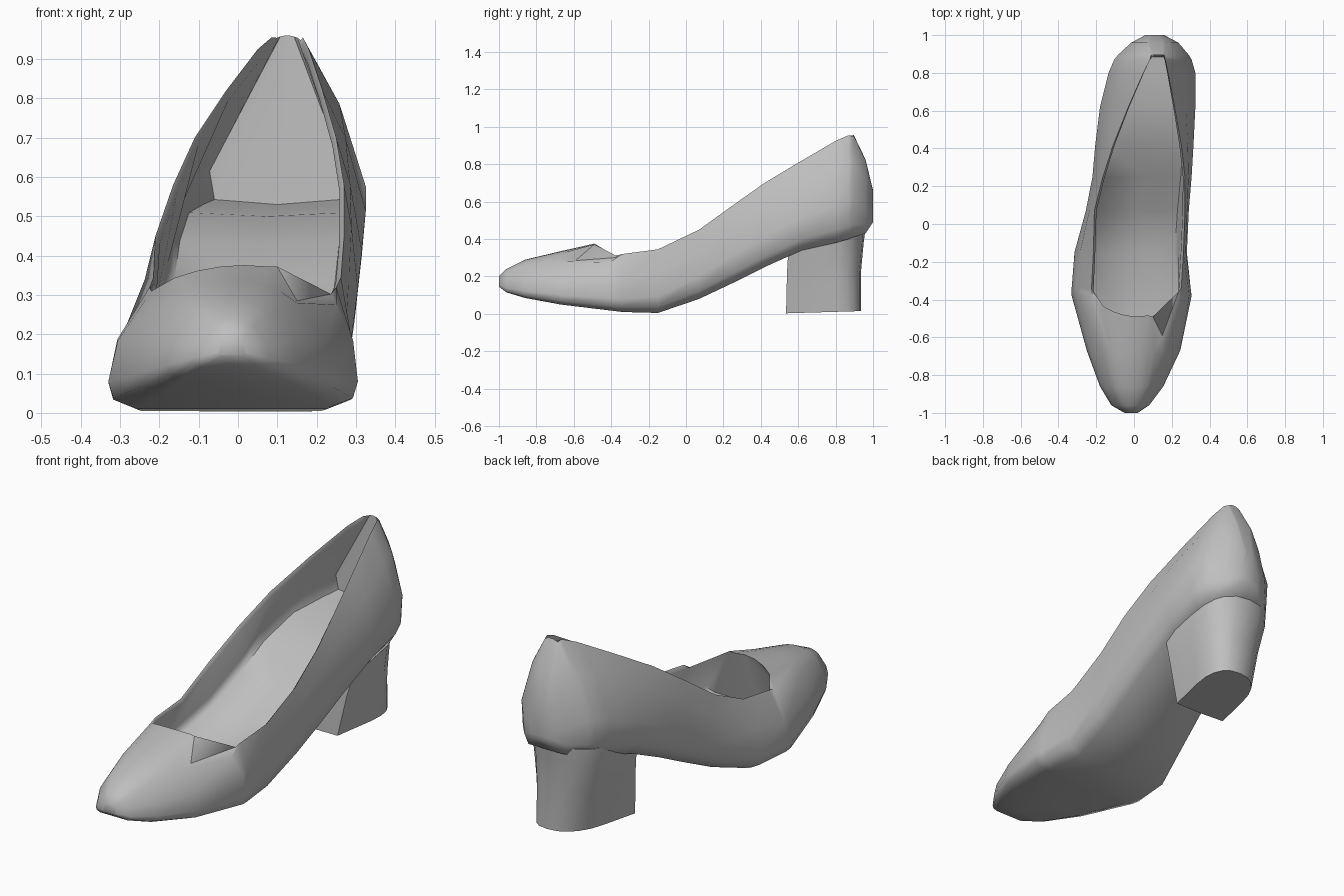
import bpy
import bmesh
from math import sin, cos, pi

old = bpy.data.objects.get("Cube")
if old:
    bpy.data.objects.remove(old, do_unlink=True)

# One plain grey for the whole shoe
grey = bpy.data.materials.new("plain_grey")
grey.use_nodes = True
grey.diffuse_color = (0.52, 0.52, 0.52, 1)
grey.node_tree.nodes["Principled BSDF"].inputs["Base Color"].default_value = grey.diffuse_color


def mix(a, b, t):
    return a + (b - a) * t


def loft(name, rings, sharp_angle):
    """Skin closed rings of equal length and cap both ends."""
    bm = bmesh.new()
    loops = [[bm.verts.new(p) for p in ring] for ring in rings]
    for low, high in zip(loops, loops[1:]):
        for i in range(len(low)):
            j = (i + 1) % len(low)
            bm.faces.new((low[i], low[j], high[j], high[i]))
    bm.faces.new(loops[0])
    bm.faces.new(loops[-1])
    bmesh.ops.recalc_face_normals(bm, faces=bm.faces)
    mesh = bpy.data.meshes.new(name)
    bm.to_mesh(mesh)
    bm.free()
    mesh.materials.append(grey)
    mesh.shade_smooth()
    mesh.set_sharp_from_angle(angle=sharp_angle)
    obj = bpy.data.objects.new(name, mesh)
    bpy.context.scene.collection.objects.link(obj)
    return obj


def wall(y, side, centre, bottom, rim_x, rim_z):
    """Outer wall on one side: low and boxy at the toe, fuller at the heel."""
    t = min(1, max(0, (y + 0.3) / 0.5))
    wide_z = bottom + min(0.2, mix(0.22, 0.36, t) * (rim_z - bottom))
    return [
        (rim_x, y, rim_z),
        (mix(side, rim_x, mix(0.22, 0.46, t)), y, mix(wide_z, rim_z, mix(0.45, 0.6, t))),
        (side, y, wide_z),
        (mix(side, centre, 0.04), y, mix(bottom, wide_z, 0.35)),
        (mix(side, centre, 0.23), y, bottom),
    ]


def lining(y, side, centre, rim_x, rim_z, floor, shift):
    """Inner wall on one side, undercut below the rim, down to the insole."""
    steps = ((mix(rim_x, centre, 0.05), 0.08),
             (mix(side, centre, 0.16), 0.8),
             (mix(side, centre, 0.22), 0.97))
    return [(x, y + shift * drop, mix(rim_z, floor, drop)) for x, drop in steps]


def section(y, left, right, bottom, rim_z, rim_l, rim_r, middle, shift=0):
    """Ring at y; its middle is a crown above the rim or a floor below it."""
    centre = (left + right) / 2
    ring = wall(y, left, centre, bottom, rim_l, rim_z)
    ring.append((centre, y, bottom))
    ring += wall(y, right, centre, bottom, rim_r, rim_z)[::-1]
    if middle > rim_z:
        for i in range(1, 8):
            bulge = sin(pi * i / 8) ** 0.7
            ring.append((mix(rim_r, rim_l, i / 8), y + shift * bulge, mix(rim_z, middle, bulge)))
    else:
        ring += lining(y, right, centre, rim_r, rim_z, middle, shift)
        ring.append((centre, y + shift, middle))
        ring += lining(y, left, centre, rim_l, rim_z, middle, shift)[::-1]
    return ring


# Toe and vamp: y, left, right, sole, rim height, rim left, rim right, crown
toe = [
    (-1, -.05, .02, .145, .19, -.04, .01, .2),
    (-.96, -.12, .08, .115, .22, -.07, .04, .24),
    (-.86, -.18, .155, .085, .255, -.12, .09, .29),
    (-.67, -.25, .245, .05, .28, -.17, .15, .335),
    (-.38, -.33, .305, .015, .31, -.22, .25, .376, -.11),
]
# Open throat, where the last heights are the insole
throat = [
    (-.34, -.33, .3, .01, .32, -.225, .25, .1, -.22),
    (-.15, -.315, .28, .005, .345, -.215, .262, .12),
    (.07, -.255, .29, .08, .45, -.21, .27, .22),
    (.25, -.22, .305, .165, .58, -.165, .27, .33),
    (.42, -.205, .315, .25, .7, -.11, .25, .43),
    (.62, -.18, .325, .34, .82, -.03, .215, .5),
    (.8, -.135, .325, .38, .925, .05, .18, .52),
    (.87, -.105, .305, .4, .955, .085, .165, .53, .015),
]
# Closed back of the heel counter
back = [
    (.895, -.085, .29, .41, .948, .09, .16, .96),
    (.96, -.015, .235, .43, .82, .07, .165, .825),
    (1, .06, .16, .49, .65, .09, .14, .66),
]
rings = [section(*row) for row in toe + throat + back]

# Dip in the vamp edge on the left
vamp_edge = rings[len(toe) - 1]
vamp_edge[10] = (.25, -.41, .275)
vamp_edge[11] = (.15, -.59, .285)
vamp_edge[12] = (.1, -.49, .372)
loft("shoe_upper", rings, 1.1)


# Block heel: flat front, rounded back, turned and narrower at the ground
def heel_ring(height, tilt, front, rear, left, right, skew):
    centre, half = (left + right) / 2, (right - left) / 2
    waist = mix(front, rear, 0.5)
    points = [(left, front + 0.01), (centre, front), (right, front)]
    for i in range(11):
        a = pi * i / 10
        side = 1 if i <= 5 else -1
        points.append((centre + side * half * abs(cos(a)) ** 0.85,
                       waist + (rear - waist) * abs(sin(a)) ** 0.85))
    return [(x + skew * (y - front), y, height + tilt * (y - front)) for x, y in points]


loft("block_heel", [
    heel_ring(0.003, 0.03, .535, .935, -.1, .18, .2),
    heel_ring(.22, 0, .54, .935, -.105, .23, .08),
    heel_ring(.34, .1, .547, .95, -.115, .265, 0),
    heel_ring(.41, .12, .55, .96, -.115, .275, 0),
], 0.8)
